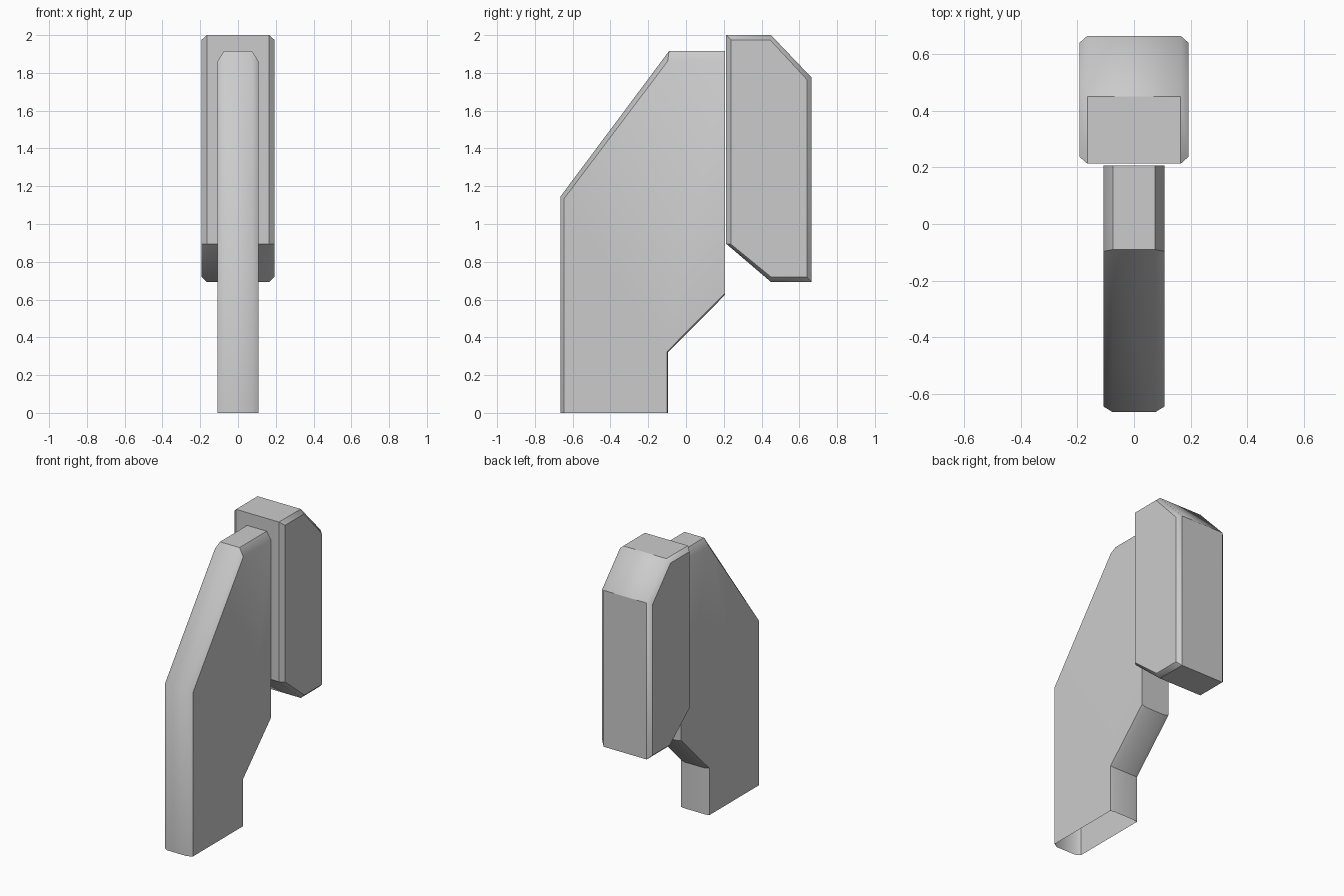
import bpy, bmesh

if "Cube" in bpy.data.objects:
    bpy.data.objects.remove(bpy.data.objects["Cube"])


def layered_part(name, layers, open_sides=()):
    """Stack (y, z) profiles along x, join them with quads and cap both ends."""
    bm = bmesh.new()
    rings = [[bm.verts.new((x, y, z)) for y, z in prof] for x, prof in layers]
    n = len(rings[0])
    for a, b in zip(rings, rings[1:]):
        for i in range(n):
            if i not in open_sides:
                j = (i + 1) % n
                bm.faces.new((a[i], a[j], b[j], b[i]))
    bm.faces.new(rings[0][::-1])
    bm.faces.new(rings[-1])
    bmesh.ops.recalc_face_normals(bm, faces=bm.faces)
    mesh = bpy.data.meshes.new(name)
    bm.to_mesh(mesh)
    bm.free()
    obj = bpy.data.objects.new(name, mesh)
    bpy.context.collection.objects.link(obj)
    bpy.ops.object.select_all(action='DESELECT')
    obj.select_set(True)
    bpy.context.view_layer.objects.active = obj
    bpy.ops.object.shade_smooth_by_angle(angle=0.7)
    return obj


def mirrored_layers(side_x, side_prof, mid_x, mid_prof):
    return [(-side_x, side_prof), (-mid_x, mid_prof),
            (mid_x, mid_prof), (side_x, side_prof)]


# Upright plate: chamfered front and top, open at the bottom
plate_mid = [(-0.665, 0), (-0.095, 0), (-0.095, 0.32), (0.207, 0.625),
             (0.207, 1.915), (-0.09, 1.915), (-0.665, 1.145)]
plate_side = [(-0.645, 0), (-0.1, 0), (-0.1, 0.325), (0.207, 0.635),
              (0.207, 1.862), (-0.097, 1.862), (-0.645, 1.135)]
layered_part("support_plate",
             mirrored_layers(0.108, plate_side, 0.075, plate_mid),
             open_sides=(0,))

# Rear block: chamfered all round
block_mid = [(0.213, 0.895), (0.45, 0.693), (0.665, 0.693),
             (0.665, 1.775), (0.45, 2.0), (0.213, 2.0)]
block_side = [(0.238, 0.893), (0.45, 0.72), (0.64, 0.72),
              (0.64, 1.765), (0.445, 1.975), (0.238, 1.975)]
layered_part("rear_block",
             mirrored_layers(0.193, block_side, 0.165, block_mid))
